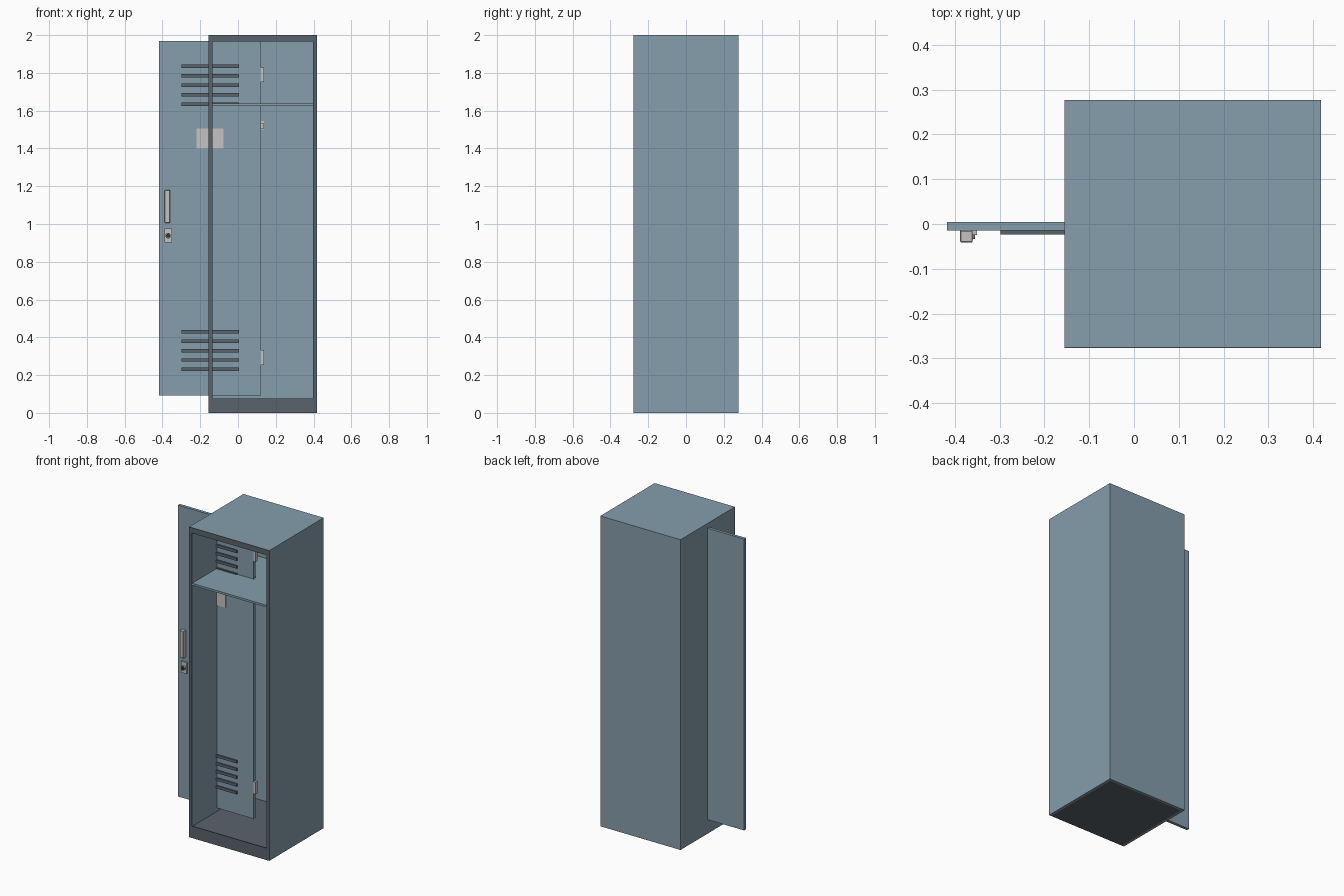
import bpy, bmesh
from mathutils import Matrix, Vector

old = bpy.data.objects.get("Cube")
if old:
    bpy.data.objects.remove(old, do_unlink=True)


def material(name, rgb):
    m = bpy.data.materials.new(name)
    m.use_nodes = True
    m.diffuse_color = (*rgb, 1)
    m.node_tree.nodes["Principled BSDF"].inputs["Base Color"].default_value = (*rgb, 1)
    return m


BLUE = material("blue grey paint", (0.235, 0.342, 0.413))
DARK = material("dark grey paint", (0.102, 0.127, 0.150))
METAL = material("light metal", (0.57, 0.54, 0.51))
PAPER = material("pale label", (0.56, 0.54, 0.55))
BLACK = material("keyhole black", (0.03, 0.03, 0.035))


def finish(name, bm, mat):
    bmesh.ops.recalc_face_normals(bm, faces=bm.faces)
    mesh = bpy.data.meshes.new(name)
    bm.to_mesh(mesh)
    bm.free()
    mesh.materials.append(mat)
    ob = bpy.data.objects.new(name, mesh)
    bpy.context.collection.objects.link(ob)
    return ob


def add_box(bm, x, y, z):
    """Box from (low, high) pairs on each axis."""
    size = [b - a for a, b in (x, y, z)]
    mid = [(a + b) / 2 for a, b in (x, y, z)]
    bmesh.ops.create_cube(bm, size=1, matrix=Matrix.Translation(mid) @ Matrix.Diagonal((*size, 1)))


def boxes(name, mat, *parts):
    bm = bmesh.new()
    for p in parts:
        add_box(bm, *p)
    return finish(name, bm, mat)


def disc(name, mat, x, z, y, radius):
    """Short cylinder along y."""
    bm = bmesh.new()
    turn = Matrix.Rotation(1.5708, 4, "X")
    place = Matrix.Translation((x, sum(y) / 2, z))
    bmesh.ops.create_cone(bm, cap_ends=True, segments=20, radius1=radius, radius2=radius,
                          depth=y[1] - y[0], matrix=place @ turn)
    return finish(name, bm, mat)


# Cabinet extents
L, R = -0.155, 0.417
FRONT, BACK = -0.277, 0.277
PLATE = FRONT + 0.003
WALL = 0.016
inside = (L + WALL, R - WALL)

# Shell: open at the front and underneath, given wall thickness
bm = bmesh.new()
add_box(bm, (L, R), (PLATE, BACK), (0, 2))
bm.normal_update()
opened = [f for f in bm.faces if f.normal.y < -0.9 or f.normal.z < -0.9]
bmesh.ops.delete(bm, geom=opened, context="FACES")
shell = finish("cabinet_shell", bm, BLUE)
shell.data.validate()
# make the open shell face outwards before thickening inwards
centre = Vector(((L + R) / 2, 0, 1))
if any((p.center - centre).dot(p.normal) < 0 for p in shell.data.polygons):
    shell.data.flip_normals()
solid = shell.modifiers.new("walls", "SOLIDIFY")
solid.thickness = WALL
solid.offset = -1
solid.use_even_offset = True

# Dark base, front frame and shelf
boxes("base", DARK, (inside, (PLATE, BACK - WALL), (0, 0.07)))
rim = (FRONT, PLATE)
boxes("front_frame", DARK,
      ((L, L + 0.02), rim, (0.077, 1.965)),
      ((R - 0.02, R), rim, (0.077, 1.965)),
      ((L, R), rim, (1.965, 2)),
      ((L, R), rim, (0, 0.077)))
boxes("shelf", BLUE, (inside, (PLATE + 0.006, BACK - WALL), (1.624, 1.637)))

# Door with louvres and label
FACE = -0.015
boxes("door", BLUE, ((-0.417, 0.122), (FACE, 0.004), (0.092, 1.97)))
for group, start in (("lower", 0.23), ("upper", 1.635)):
    rows = [start + 0.05 * i for i in range(5)]
    boxes(group + "_louvres", DARK,
          *[((-0.298, 0.006), (FACE - 0.008, FACE), (z - 0.009, z + 0.009)) for z in rows])
boxes("label", PAPER, ((-0.22, -0.076), (FACE - 0.003, FACE), (1.4, 1.505)))

# Handle and lock
handle = boxes("handle", METAL, ((-0.388, -0.36), (-0.041, FACE), (1.005, 1.18)))
edge = handle.modifiers.new("edges", "BEVEL")
edge.width = 0.002
edge.segments = 1
boxes("lock_plate", METAL, ((-0.388, -0.35), (FACE - 0.01, FACE), (0.903, 0.975)))
disc("lock_barrel", METAL, -0.37, 0.938, (-0.033, -0.025), 0.015)
disc("keyhole", BLACK, -0.37, 0.938, (-0.035, -0.033), 0.011)

# Hinges on the free edge of the door
for name, z in (("lower_hinge", 0.293), ("upper_hinge", 1.79)):
    boxes(name, METAL, ((0.121, 0.137), (FACE, 0.004), (z - 0.039, z + 0.039)))

# Coat hook on the back wall
boxes("coat_hook", METAL,
      ((0.118, 0.138), (BACK - WALL - 0.006, BACK - WALL), (1.5, 1.545)),
      ((0.122, 0.134), (BACK - WALL - 0.045, BACK - WALL - 0.006), (1.502, 1.512)),
      ((0.122, 0.134), (BACK - WALL - 0.053, BACK - WALL - 0.045), (1.502, 1.535)))
